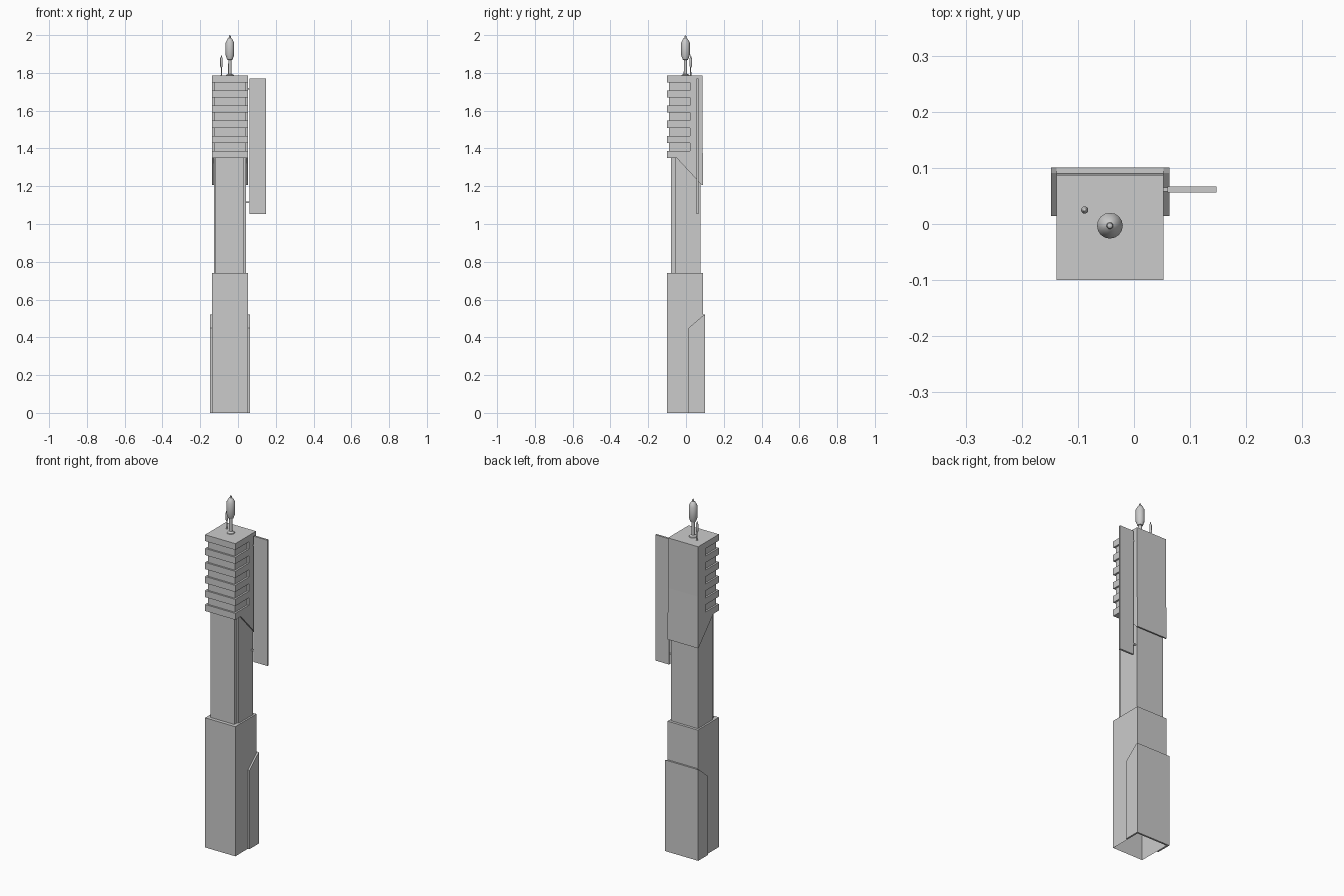
import bpy, bmesh, math

if "Cube" in bpy.data.objects:
    bpy.data.objects.remove(bpy.data.objects["Cube"])

def prism(name, pts, axis, a, b, open_bottom=False):
    """Extrude a polygon: axis 'x' takes (y, z) points, axis 'z' takes (x, y) points."""
    bm = bmesh.new()
    put = (lambda p, h: (h, p[0], p[1])) if axis == 'x' else (lambda p, h: (p[0], p[1], h))
    lo = [bm.verts.new(put(p, a)) for p in pts]
    hi = [bm.verts.new(put(p, b)) for p in pts]
    if not open_bottom:
        bm.faces.new(lo[::-1])
    bm.faces.new(hi)
    n = len(pts)
    for i in range(n):
        j = (i + 1) % n
        bm.faces.new((lo[i], lo[j], hi[j], hi[i]))
    bmesh.ops.recalc_face_normals(bm, faces=bm.faces)
    return finish(name, bm)

def finish(name, bm):
    me = bpy.data.meshes.new(name)
    bm.to_mesh(me)
    bm.free()
    ob = bpy.data.objects.new(name, me)
    bpy.context.collection.objects.link(ob)
    return ob

def rect(x0, x1, y0, y1):
    return [(x0, y0), (x1, y0), (x1, y1), (x0, y1)]

def box(name, x0, x1, y0, y1, z0, z1, **kw):
    return prism(name, rect(x0, x1, y0, y1), 'z', z0, z1, **kw)

def lathe(name, x, y, profile, sides):
    bm = bmesh.new()
    vs = [bm.verts.new((x + r, y, z)) for r, z in profile]
    es = [bm.edges.new(e) for e in zip(vs, vs[1:])]
    bmesh.ops.spin(bm, geom=vs + es, cent=(x, y, 0), axis=(0, 0, 1),
                   angle=2 * math.pi, steps=sides)
    bmesh.ops.remove_doubles(bm, verts=bm.verts, dist=0.00005)
    bmesh.ops.recalc_face_normals(bm, faces=bm.faces)
    ob = finish(name, bm)
    bpy.ops.object.select_all(action='DESELECT')
    ob.select_set(True)
    bpy.context.view_layer.objects.active = ob
    bpy.ops.object.shade_smooth_by_angle(angle=math.radians(35))
    return ob

X0, X1 = -0.138, 0.053

# Base block, open underneath
box("base", X0, X1, -0.10, 0.091, 0, 0.74, open_bottom=True)

# Cladding wrapped around the rear of the base
side = [(0.014, 0), (0.101, 0), (0.101, 0.52), (0.091, 0.516), (0.014, 0.45)]
prism("base_cladding_left", side, 'x', X0 - 0.01, X0)
prism("base_cladding_right", side, 'x', X1, X1 + 0.01)
box("base_cladding_back", X0, X1, 0.091, 0.101, 0, 0.52)

# Shaft with notched front corners
prism("shaft", [(-0.118, -0.08), (0.033, -0.08), (0.033, -0.055), (0.043, -0.055),
                (0.043, 0.076), (-0.128, 0.076), (-0.128, -0.055), (-0.118, -0.055)],
      'z', 0.74, 1.36)

# Head with a sloping rear skirt
head = prism("head", [(-0.10, 1.785), (-0.10, 1.35), (-0.05, 1.35), (0.083, 1.207),
                      (0.091, 1.207), (0.087, 1.50), (0.087, 1.785)], 'x', X0, X1)

# Louvre grooves wrapping the front and sides of the head
d, o = 0.01, 0.02
groove = [(X0 - o, -0.10 - o), (X1 + o, -0.10 - o), (X1 + o, 0.022), (X1 - d, 0.022),
          (X1 - d, -0.09), (X0 + d, -0.09), (X0 + d, 0.022), (X0 - o, 0.022)]
cutters = []
for i in range(5):
    z = 1.387 + i * 0.08
    c = prism("groove_cutter", groove, 'z', z, z + 0.042)
    c.hide_render = True
    m = head.modifiers.new("groove", 'BOOLEAN')
    m.operation, m.solver, m.object = 'DIFFERENCE', 'EXACT', c
    cutters.append(c)
bpy.context.view_layer.objects.active = head
for m in list(head.modifiers):
    bpy.ops.object.modifier_apply(modifier=m.name)
for c in cutters:
    bpy.data.objects.remove(c)

# Side fin on two small brackets
box("side_fin", 0.06, 0.147, 0.056, 0.067, 1.052, 1.77)
for z in (1.115, 1.715):
    box("fin_bracket", 0.04, 0.062, 0.058, 0.065, z - 0.004, z + 0.004)

# Antennas on the roof
lathe("main_antenna", -0.043, -0.003,
      [(0, 1.784), (0.022, 1.784), (0.02, 1.789), (0.009, 1.795), (0.0085, 1.868),
       (0.014, 1.870), (0.023, 1.895), (0.023, 1.960), (0.012, 1.981),
       (0.006, 1.986), (0.005, 1.995), (0, 2.0)], 16)
lathe("small_antenna", -0.088, 0.025,
      [(0, 1.784), (0.006, 1.784), (0.003, 1.79), (0.0025, 1.828), (0.0065, 1.836),
       (0.0065, 1.876), (0.003, 1.886), (0, 1.898)], 12)
